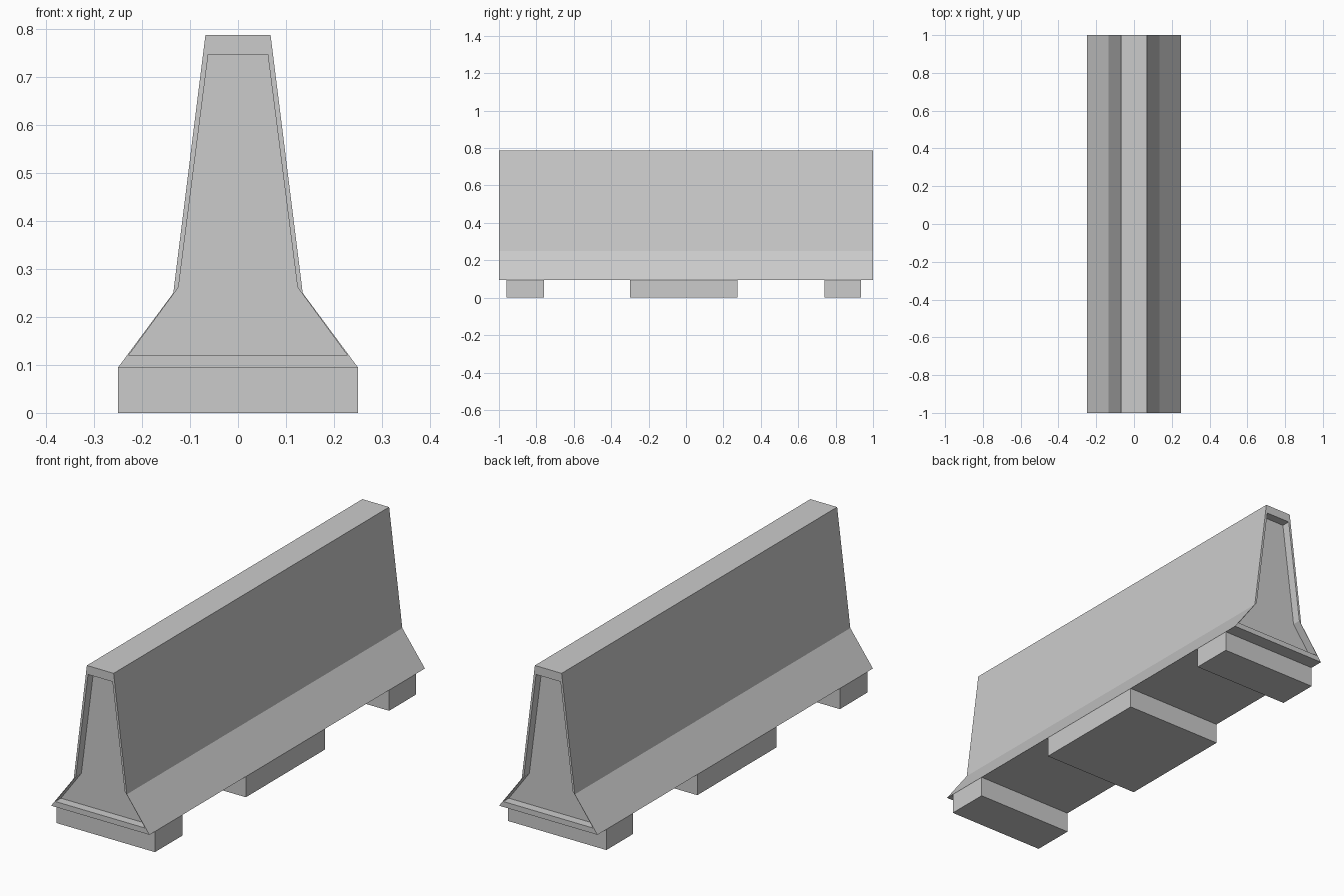
import bpy
import bmesh
from mathutils import Vector

cube = bpy.data.objects.get("Cube")
if cube:
    bpy.data.objects.remove(cube, do_unlink=True)

concrete = bpy.data.materials.new("concrete_grey")
concrete.use_nodes = True
GREY = (0.6, 0.6, 0.6, 1)
concrete.diffuse_color = GREY
concrete.node_tree.nodes["Principled BSDF"].inputs["Base Color"].default_value = GREY


def finish(name, bm):
    bmesh.ops.recalc_face_normals(bm, faces=bm.faces)
    mesh = bpy.data.meshes.new(name)
    bm.to_mesh(mesh)
    bm.free()
    mesh.materials.append(concrete)
    obj = bpy.data.objects.new(name, mesh)
    bpy.context.collection.objects.link(obj)
    return obj


def mirrored(half):
    """Closed outline from the right half, listed bottom to top."""
    return half + [(-x, z) for x, z in reversed(half)]


# Barrier body: one outline swept along y, with a sunken panel in each end
outer = mirrored([(0.25, 0.095), (0.135, 0.25), (0.068, 0.788)])
inner = mirrored([(0.228, 0.12), (0.124, 0.262), (0.062, 0.748)])
DEPTH = 0.04

bm = bmesh.new()


def ring(points, y):
    return [bm.verts.new((x, y, z)) for x, z in points]


def bridge(a, b):
    for i in range(len(a)):
        j = (i + 1) % len(a)
        bm.faces.new((a[i], a[j], b[j], b[i]))


rims = []
for side in (-1, 1):
    rim = ring(outer, side)
    lip = ring(inner, side)
    panel = ring(inner, side * (1 - DEPTH))
    bridge(rim, lip)
    bridge(lip, panel)
    bm.faces.new(panel)
    rims.append(rim)
bridge(*rims)
finish("barrier_body", bm)

# Support feet
for name, y0, y1 in (("front_foot", -0.96, -0.76),
                     ("middle_foot", -0.3, 0.275),
                     ("back_foot", 0.74, 0.935)):
    bm = bmesh.new()
    bmesh.ops.create_cube(bm, size=1)
    bmesh.ops.scale(bm, vec=Vector((0.5, y1 - y0, 0.095)), verts=bm.verts)
    bmesh.ops.translate(bm, vec=Vector((0, (y0 + y1) / 2, 0.0475)), verts=bm.verts)
    finish(name, bm)
